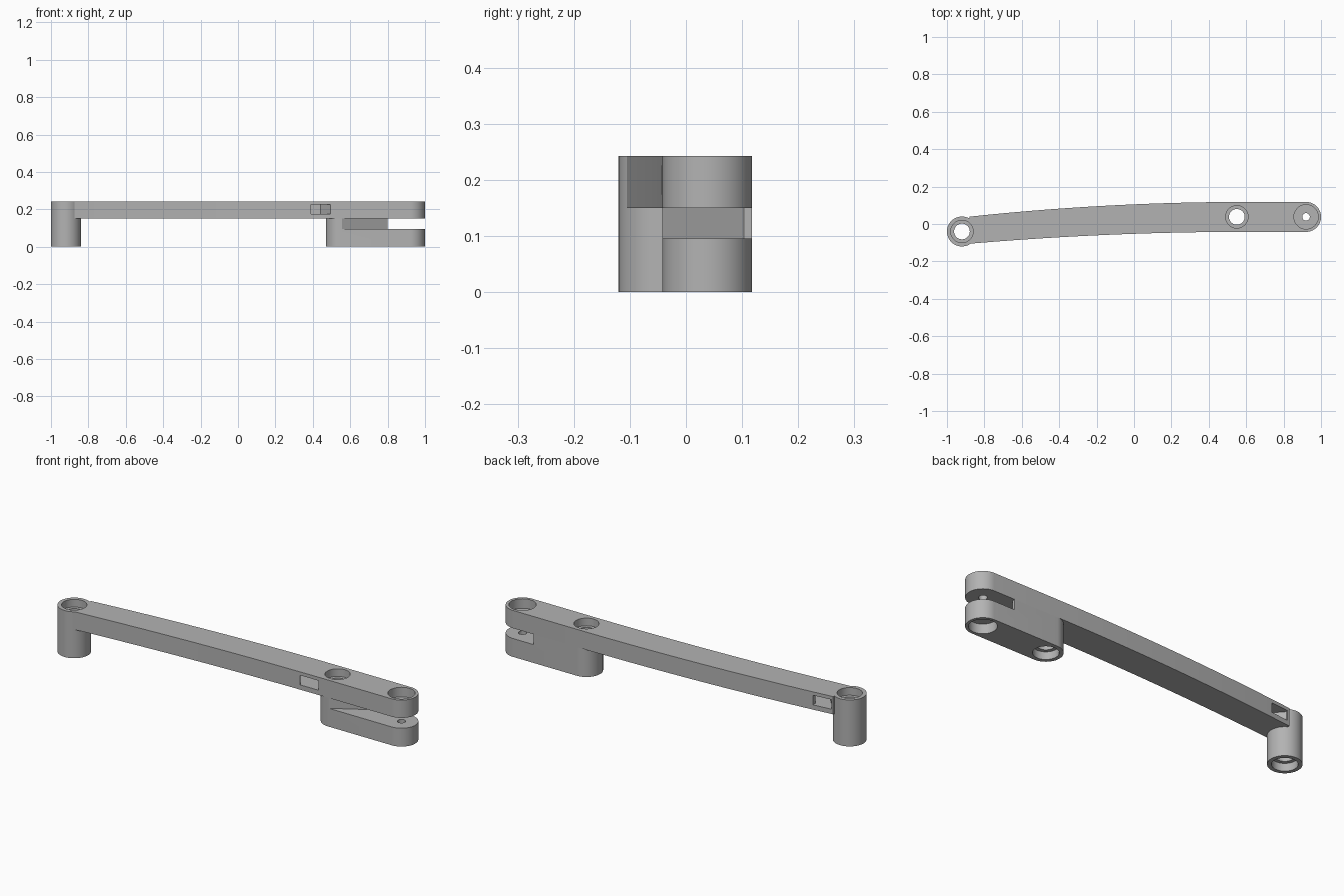
import bpy, bmesh, math

cube = bpy.data.objects.get("Cube")
if cube:
    bpy.data.objects.remove(cube, do_unlink=True)

LOW, TOP, R = 0.15, 0.243, 0.08
POST = (-0.92, -0.04)
MID = (0.55, 0.038)
TIP = (0.92, 0.038)

grey = bpy.data.materials.new("plain grey")
grey.use_nodes = True
grey.diffuse_color = (0.45, 0.45, 0.45, 1)
grey.node_tree.nodes["Principled BSDF"].inputs["Base Color"].default_value = (0.45, 0.45, 0.45, 1)


def arc(centre, radius, start, end, steps=32):
    angles = [math.radians(start + (end - start) * i / steps) for i in range(steps + 1)]
    return [(centre[0] + radius * math.cos(a), centre[1] + radius * math.sin(a)) for a in angles]


def circle(centre, radius):
    return arc(centre, radius, 0, 360, 64)[:-1]


def prism(name, outline, z0, z1):
    """Extrude a flat outline between two heights."""
    bm = bmesh.new()
    face = bm.faces.new([bm.verts.new((x, y, z0)) for x, y in outline])
    up = bmesh.ops.extrude_face_region(bm, geom=[face])["geom"]
    bmesh.ops.translate(bm, vec=(0, 0, z1 - z0),
                        verts=[v for v in up if isinstance(v, bmesh.types.BMVert)])
    bmesh.ops.recalc_face_normals(bm, faces=bm.faces)
    mesh = bpy.data.meshes.new(name)
    bm.to_mesh(mesh)
    bm.free()
    mesh.materials.append(grey)
    obj = bpy.data.objects.new(name, mesh)
    bpy.context.scene.collection.objects.link(obj)
    return obj


def cut(obj, cutters):
    """Subtract each (outline, z0, z1) and bake the result."""
    for outline, z0, z1 in cutters:
        tool = prism("cutter", outline, z0, z1)
        tool.hide_render = True
        mod = obj.modifiers.new("cut", 'BOOLEAN')
        mod.operation, mod.solver, mod.object = 'DIFFERENCE', 'EXACT', tool
        bpy.context.view_layer.update()
        baked = bpy.data.meshes.new_from_object(
            obj.evaluated_get(bpy.context.evaluated_depsgraph_get()))
        obj.modifiers.clear()
        obj.data = baked
        bpy.data.objects.remove(tool, do_unlink=True)
    bpy.ops.object.select_all(action='DESELECT')
    obj.select_set(True)
    bpy.context.view_layer.objects.active = obj
    bpy.ops.object.shade_smooth_by_angle(angle=math.radians(30))


def bore(centre, seat, hole, depth):
    """Through hole with a wider seat at both ends."""
    return [(circle(centre, hole), -0.1, 0.4),
            (circle(centre, seat), TOP - depth, 0.4),
            (circle(centre, seat), -0.1, depth)]


mid_bore = bore(MID, 0.06, 0.042, 0.04)
tip_bore = bore(TIP, 0.065, 0.02, 0.05)

# Gently bowed arm with a rounded tip
xs = [-0.88 + 1.48 * i / 24 for i in range(25)]
front_edge = [(x, -0.042 - 0.029 * (x - 0.6) ** 2) for x in xs]
back_edge = [(x, 0.118 - 0.036 * (x - 0.6) ** 2) for x in reversed(xs)]
arm = prism("arm", front_edge + arc(TIP, R, -90, 90) + back_edge, LOW, TOP)

# Cable channel from the front side to the back side of the arm
channel = [(0.5, -0.08), (0.5, -0.05), (0.44, 0.05), (0, 0.03), (-0.7, 0),
           (-0.77, 0.03), (-0.77, 0.08), (-0.87, 0.08), (-0.87, 0.03),
           (-0.8, -0.05), (0, 0), (0.33, 0.01), (0.39, -0.04), (0.39, -0.08)]
cut(arm, [(circle(POST, R), 0, 0.4), (channel, 0.175, 0.225)] + mid_bore + tip_bore)

# Pivot post at the far end
post = prism("pivot_post", circle(POST, R), 0, TOP)
cut(post, bore(POST, 0.06, 0.042, 0.04))

# Fork foot below the tip, with a slanted slot
foot = prism("fork_foot", arc(MID, R, 90, 270) + arc(TIP, R, -90, 90), 0, LOW)
slot = [(0.55, -0.06), (1.05, -0.06), (1.05, 0.14), (0.8, 0.14), (0.8, 0.103), (0.55, -0.045)]
cut(foot, [(slot, 0.096, 0.2)] + mid_bore + tip_bore)
